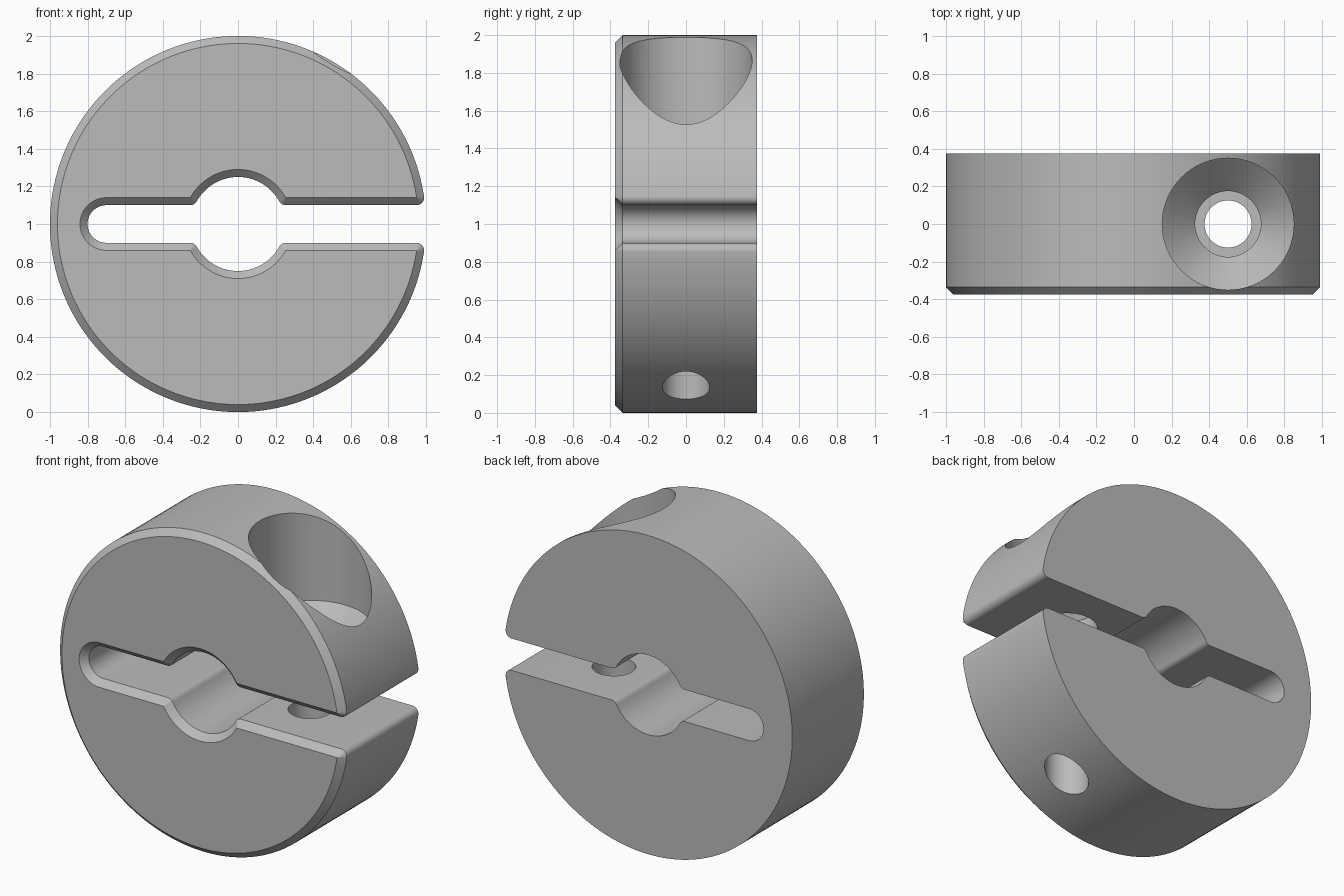
import bpy, bmesh
from math import pi, sin, cos, atan2, sqrt

cube = bpy.data.objects.get("Cube")
if cube:
    bpy.data.objects.remove(cube)

RADIUS, BORE, SLOT, FILLET = 1.0, 0.25, 0.1, 0.041
DEPTH, CHAMFER = 0.375, 0.04
SLOT_END = -0.7

steel = bpy.data.materials.new("grey steel")
steel.use_nodes = True
grey = (0.5, 0.5, 0.5, 1)
steel.diffuse_color = grey
steel.node_tree.nodes["Principled BSDF"].inputs["Base Color"].default_value = grey


def arc(cx, cz, r, start, end, n):
    steps = [start + (end - start) * i / n for i in range(n + 1)]
    return [(cx + r * cos(a), cz + r * sin(a)) for a in steps]


def outline(d):
    """Closed clamp outline, offset by d into the metal."""
    ro, rb, h, f = RADIUS - d, BORE + d, SLOT + d, FILLET - d
    zc = h + f
    xo, xb = sqrt((ro - f) ** 2 - zc ** 2), sqrt((rb + f) ** 2 - zc ** 2)
    ao, ab = atan2(zc, xo), atan2(zc, xb)
    half = arc(0, 0, ro, pi, ao, 72)                     # outer rim
    half += arc(xo, zc, f, ao, -pi / 2, 8)               # mouth corner
    half += arc(xb, zc, f, -pi / 2, ab - pi, 8)          # bore corner
    half += arc(0, 0, rb, ab, pi - ab, 36)               # bore
    half += arc(-xb, zc, f, -ab, -pi / 2, 8)             # far bore corner
    half += arc(SLOT_END, 0, h, pi / 2, pi, 16)          # rounded slot end
    return half + [(x, -z) for x, z in half[-2:0:-1]]


def finish(bm, name):
    bmesh.ops.remove_doubles(bm, verts=bm.verts, dist=1e-6)
    bmesh.ops.recalc_face_normals(bm, faces=bm.faces)
    mesh = bpy.data.meshes.new(name)
    bm.to_mesh(mesh)
    bm.free()
    mesh.materials.append(steel)
    obj = bpy.data.objects.new(name, mesh)
    bpy.context.collection.objects.link(obj)
    return obj


def loft(rings, name):
    """Skin a stack of point rings and cap both ends."""
    bm = bmesh.new()
    loops = [[bm.verts.new(p) for p in ring] for ring in rings]
    for a, b in zip(loops, loops[1:]):
        for i in range(len(a)):
            bm.faces.new((a[i - 1], a[i], b[i], b[i - 1]))
    bm.faces.new(loops[0])
    bm.faces.new(loops[-1])
    return finish(bm, name)


# Clamp body: chamfered front, plain back
sections = [(-DEPTH, CHAMFER), (CHAMFER - DEPTH, 0), (DEPTH, 0)]
body = loft([[(x, y, z + 1) for x, z in outline(d)] for y, d in sections],
            "clamp_collar")

# Screw hole: narrow below the slot, wider above, conical seat and counterbore
hole = [(0.125, -0.1), (0.125, 1.0), (0.175, 1.0),
        (0.175, 1.245), (0.35, 1.42), (0.35, 2.2)]
cutter = loft([[(x, y, z) for x, y in arc(0.5, 0, r, 0, 2 * pi, 64)[:-1]]
               for r, z in hole], "screw_hole_cutter")
cutter.hide_render = True

cut = body.modifiers.new("screw_hole", 'BOOLEAN')
cut.operation = 'DIFFERENCE'
cut.solver = 'EXACT'
cut.object = cutter
bpy.ops.object.select_all(action='DESELECT')
body.select_set(True)
bpy.context.view_layer.objects.active = body
bpy.ops.object.modifier_apply(modifier=cut.name)
bpy.data.objects.remove(cutter)
bpy.ops.object.shade_smooth_by_angle(angle=pi / 6)
